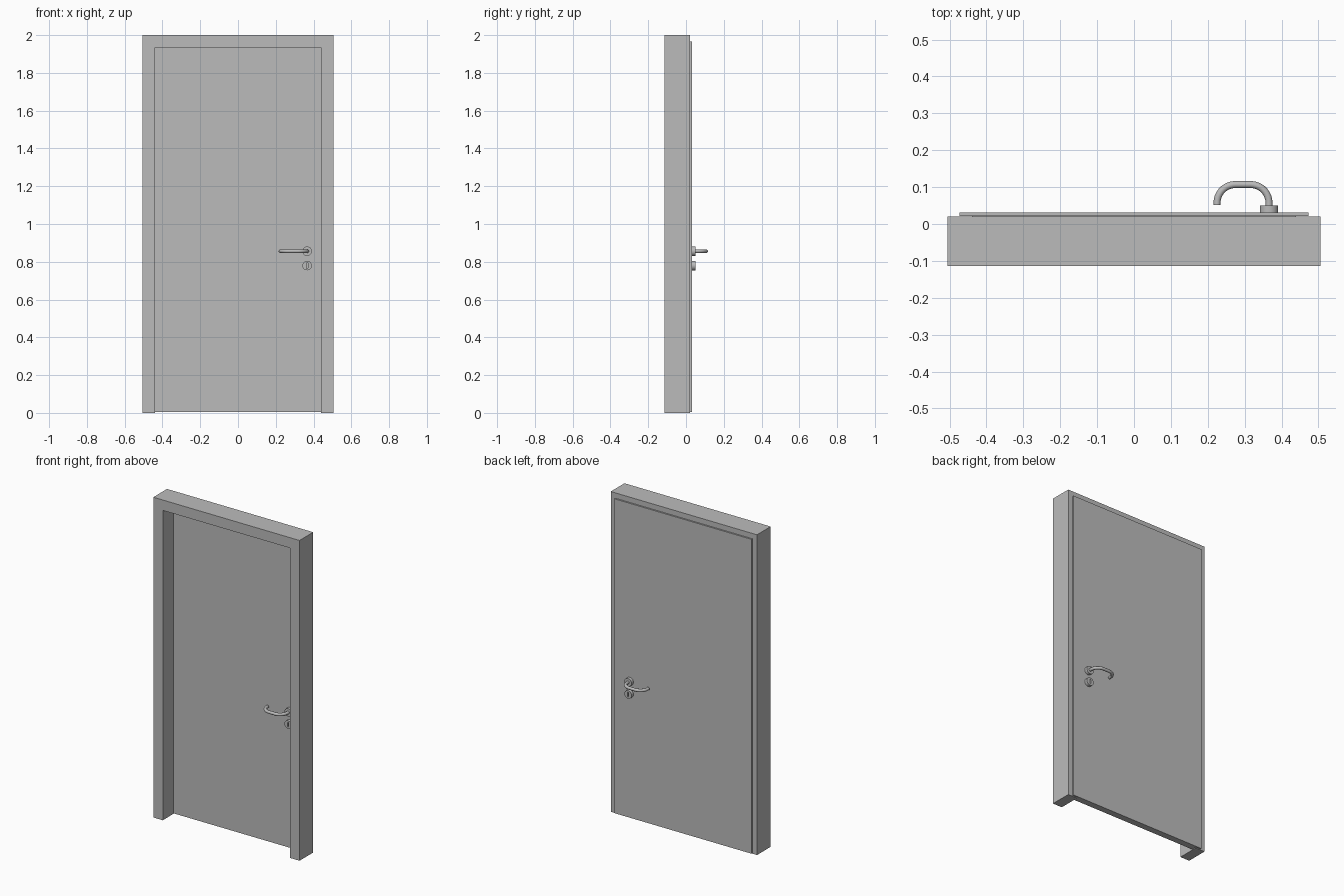
import bpy, bmesh, math

if "Cube" in bpy.data.objects:
    bpy.data.objects.remove(bpy.data.objects["Cube"])

grey = bpy.data.materials.new("neutral grey")
grey.diffuse_color = (0.5, 0.5, 0.5, 1)
grey.use_nodes = True
grey.node_tree.nodes["Principled BSDF"].inputs["Base Color"].default_value = grey.diffuse_color


def finish(obj, name, smooth=False):
    obj.name = name
    obj.data.materials.append(grey)
    if smooth:
        bpy.ops.object.select_all(action='DESELECT')
        obj.select_set(True)
        bpy.context.view_layer.objects.active = obj
        bpy.ops.object.shade_smooth_by_angle(angle=math.radians(35))
    return obj


def extrude_profile(name, points, y0, y1):
    """Closed x/z outline pushed from y0 to y1."""
    bm = bmesh.new()
    face = bm.faces.new([bm.verts.new((x, y0, z)) for x, z in points])
    ext = bmesh.ops.extrude_face_region(bm, geom=[face])
    for v in ext["geom"]:
        if isinstance(v, bmesh.types.BMVert):
            v.co.y = y1
    bmesh.ops.recalc_face_normals(bm, faces=bm.faces)
    mesh = bpy.data.meshes.new(name)
    bm.to_mesh(mesh)
    bm.free()
    obj = bpy.data.objects.new(name, mesh)
    bpy.context.collection.objects.link(obj)
    return obj


def rect(w, z0, z1):
    return [(-w, z0), (w, z0), (w, z1), (-w, z1)]


# Door frame: two jambs and a lintel in one U outline
W, IN, H, IH = 0.505, 0.44, 2.0, 1.935
frame = [(-W, 0), (-IN, 0), (-IN, IH), (IN, IH), (IN, 0), (W, 0), (W, H), (-W, H)]
finish(extrude_profile("door_frame", frame, -0.114, 0.021), "door_frame")

# Rebated door leaf: T-shaped in section, body in the opening and lip over the frame
finish(extrude_profile("door_leaf", rect(0.4395, 0.004, 1.9345), -0.01, 0.022), "door_leaf")
finish(extrude_profile("door_lip", rect(0.473, 0.004, 1.967), 0.0215, 0.031), "door_lip")

# Hardware on both faces of the leaf
X, HANDLE_Z, KEY_Z = 0.366, 0.856, 0.78


def rosette(name, z, face, side):
    bpy.ops.mesh.primitive_cylinder_add(
        vertices=32, radius=0.025, depth=0.02,
        location=(X, face + side * 0.009, z), rotation=(math.pi / 2, 0, 0))
    return finish(bpy.context.object, name, True)


def handle(name, face, side):
    # Lever path: out from the rosette, round bend, straight grip, return bend
    r, top, x_end = 0.05, 0.076, 0.225
    path = [(X, 0.015)]
    arc = [math.radians(a) for a in range(0, 91, 10)]
    path += [(X - r + r * math.cos(a), top - r + r * math.sin(a)) for a in arc]
    path += [(x_end + r - r * math.cos(a), top - r + r * math.sin(a)) for a in reversed(arc)]
    path += [(x_end, 0.02)]
    curve = bpy.data.curves.new(name, 'CURVE')
    curve.dimensions = '3D'
    curve.bevel_depth = 0.0095
    curve.bevel_resolution = 4
    curve.use_fill_caps = True
    sp = curve.splines.new('POLY')
    sp.points.add(len(path) - 1)
    for p, (x, d) in zip(sp.points, path):
        p.co = (x, face + side * d, HANDLE_Z, 1)
    obj = bpy.data.objects.new(name, curve)
    bpy.context.collection.objects.link(obj)
    bpy.ops.object.select_all(action='DESELECT')
    obj.select_set(True)
    bpy.context.view_layer.objects.active = obj
    bpy.ops.object.convert(target='MESH')
    finish(bpy.context.object, name, True)


for label, face, side in (("back", 0.031, 1), ("front", -0.01, -1)):
    rosette(label + "_handle_rosette", HANDLE_Z, face, side)
    handle(label + "_lever_handle", face, side)
    plate = rosette(label + "_key_rosette", KEY_Z, face, side)

    # Keyhole slot with round ends
    slot = []
    for i in range(16):
        a = math.radians(i * 24)
        slot.append((X + 0.004 * math.cos(a),
                     KEY_Z + 0.004 * math.sin(a) + (0.011 if i < 8 else -0.011)))
    cutter = extrude_profile(label + "_keyhole_cutter", slot,
                             face + side * 0.006, face + side * 0.03)
    cutter.hide_render = True
    cutter.hide_set(True)
    cut = plate.modifiers.new("keyhole", 'BOOLEAN')
    cut.operation = 'DIFFERENCE'
    cut.object = cutter
    cut.solver = 'EXACT'
